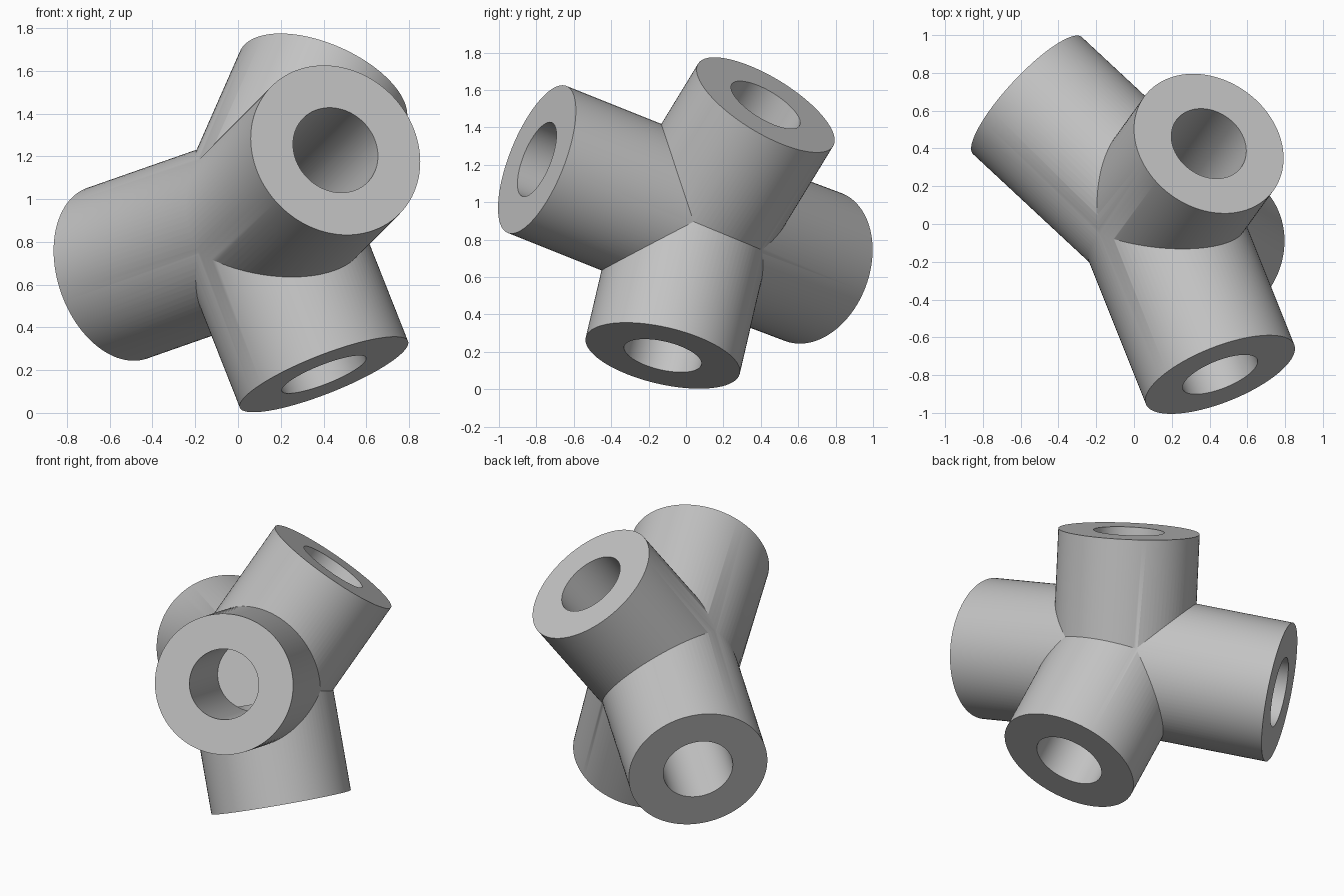
import bpy
from mathutils import Vector

cube = bpy.data.objects.get("Cube")
if cube:
    bpy.data.objects.remove(cube, do_unlink=True)

HUB = Vector((0.12, 0.043, 0.893))
RADIUS = 0.423
BORE = 0.212
BORE_START = 0.175      # distance of each socket floor from the hub centre

# Arm name: direction, length from the hub centre
ARMS = {
    "front_arm": ((0.348, -0.870, 0.348), 0.965),
    "lower_arm": ((0.359, -0.213, -0.908), 0.785),
    "upper_arm": ((0.352, 0.488, 0.80), 0.785),
    "back_arm": ((-0.709, 0.66, -0.248), 0.965),
}

grey = bpy.data.materials.new("plain grey")
grey.use_nodes = True
grey.diffuse_color = (0.55, 0.55, 0.55, 1)
grey.node_tree.nodes["Principled BSDF"].inputs["Base Color"].default_value = (0.55, 0.55, 0.55, 1)


def rod(name, direction, start, end, radius):
    """Cylinder along a direction, between two distances from the hub."""
    d = Vector(direction).normalized()
    bpy.ops.mesh.primitive_cylinder_add(
        vertices=96, radius=radius, depth=end - start,
        location=HUB + d * (start + end) / 2,
        rotation=d.to_track_quat("Z", "Y").to_euler())
    obj = bpy.context.object
    obj.name = name
    obj.data.materials.append(grey)
    return obj


def combine(target, other, operation):
    """Apply a boolean and discard the operand."""
    mod = target.modifiers.new(operation.lower(), "BOOLEAN")
    mod.operation = operation
    mod.solver = "EXACT"
    mod.object = other
    bpy.context.view_layer.objects.active = target
    bpy.ops.object.modifier_apply(modifier=mod.name)
    bpy.data.objects.remove(other, do_unlink=True)


# Round hub that closes the bends between the arms
bpy.ops.mesh.primitive_uv_sphere_add(segments=96, ring_count=48,
                                     radius=RADIUS - 0.001, location=HUB)
joint = bpy.context.object
joint.name = "four_way_pipe_joint"
joint.data.materials.append(grey)

# Solid arms
for name, (direction, length) in ARMS.items():
    combine(joint, rod(name, direction, 0, length, RADIUS), "UNION")

# Blind sockets in the arm ends
for name, (direction, length) in ARMS.items():
    combine(joint, rod(name + "_socket", direction, BORE_START, length + 0.1, BORE),
            "DIFFERENCE")

# Smooth walls with crisp rims and seams
bpy.ops.object.select_all(action="DESELECT")
joint.select_set(True)
bpy.context.view_layer.objects.active = joint
bpy.ops.object.shade_smooth_by_angle(angle=0.5)
